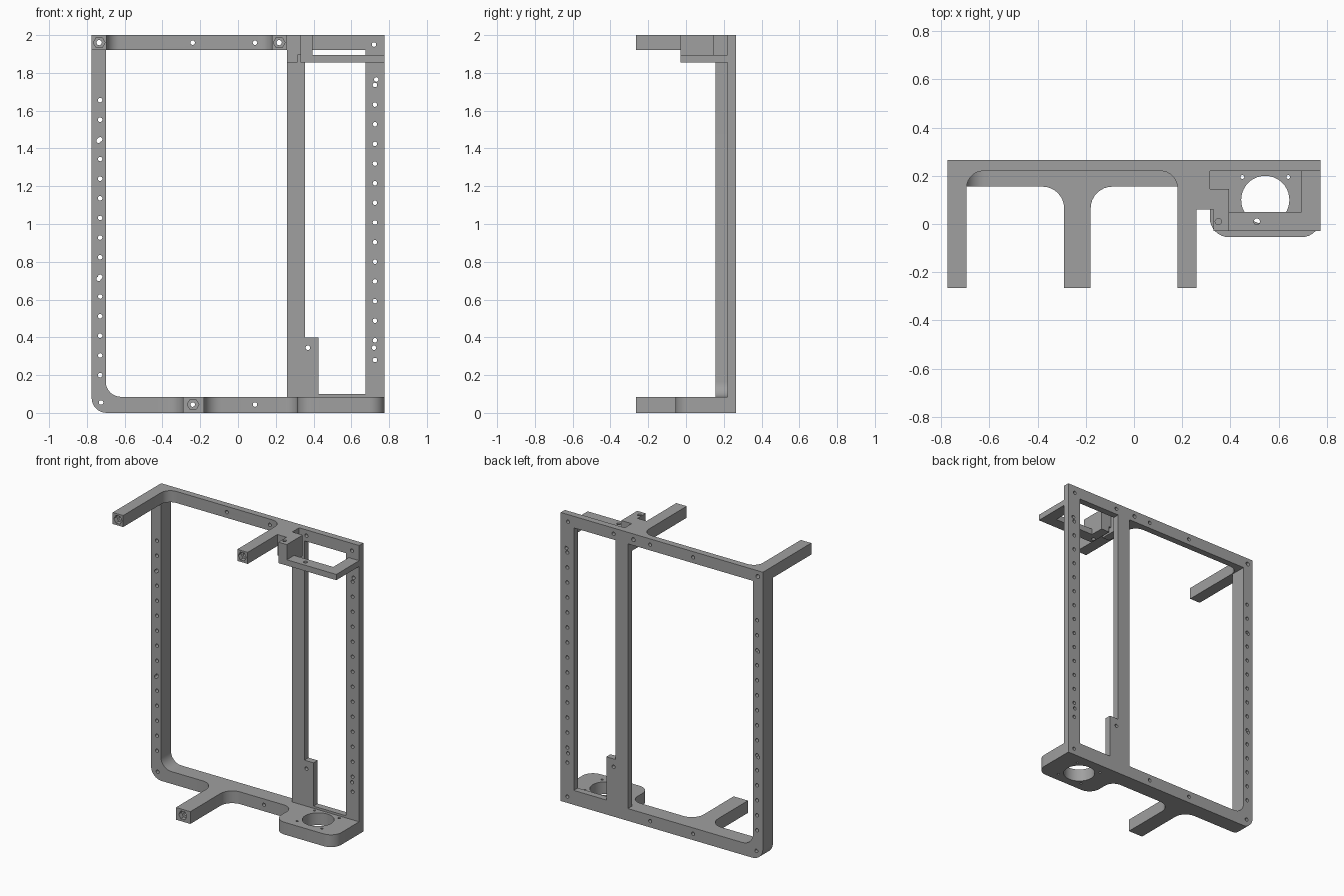
import bpy, bmesh, math
from mathutils import Vector

cube = bpy.data.objects.get("Cube")
if cube:
    bpy.data.objects.remove(cube)

grey = bpy.data.materials.new("plain grey")
grey.use_nodes = True
grey.diffuse_color = (0.35, 0.35, 0.35, 1)
grey.node_tree.nodes["Principled BSDF"].inputs["Base Color"].default_value = (0.35, 0.35, 0.35, 1)


def rounded(points, steps=8):
    """Outline from (u, v) or (u, v, radius) corners."""
    out = []
    for i, p in enumerate(points):
        c = Vector(p[:2])
        if len(p) == 2:
            out.append(c)
            continue
        a = (Vector(points[i - 1][:2]) - c).normalized()
        b = (Vector(points[(i + 1) % len(points)][:2]) - c).normalized()
        for s in range(steps + 1):
            t = s / steps * math.pi / 2
            out.append(c + p[2] * (a * (1 - math.sin(t)) + b * (1 - math.cos(t))))
    return out


def add_prism(bm, outline, axis, lo, hi):
    def place(p, w):
        return (p[0], p[1], w) if axis == "Z" else (p[0], w, p[1])
    low = [bm.verts.new(place(p, lo)) for p in outline]
    high = [bm.verts.new(place(p, hi)) for p in outline]
    bm.faces.new(low)
    bm.faces.new(high)
    n = len(outline)
    for i in range(n):
        j = (i + 1) % n
        bm.faces.new((low[i], low[j], high[j], high[i]))


def finish(name, bm):
    bmesh.ops.recalc_face_normals(bm, faces=bm.faces)
    mesh = bpy.data.meshes.new(name)
    bm.to_mesh(mesh)
    bm.free()
    mesh.materials.append(grey)
    obj = bpy.data.objects.new(name, mesh)
    bpy.context.collection.objects.link(obj)
    return obj


parts = []


def part(name, axis, lo, hi, points):
    bm = bmesh.new()
    add_prism(bm, rounded(points), axis, lo, hi)
    parts.append(finish(name, bm))


def rect(u0, v0, u1, v1):
    return [(u0, v0), (u1, v0), (u1, v1), (u0, v1)]


BACK, PLATE, DEEP, FRONT = 0.265, 0.22, 0.155, -0.265
SIDE = 0.775
RAIL, TOP = 0.085, 1.92

# Deep side post with rounded lower corner
part("right_post", "Y", DEEP, BACK, [
    (-SIDE, 0, 0.08), (-0.6, 0), (-0.6, RAIL), (-0.7, RAIL, 0.08),
    (-0.7, TOP), (-SIDE, TOP)])

# Base rail with its arm and the round-cornered motor mount
part("base_rail", "Z", 0, RAIL, [
    (-0.6, BACK), (-0.6, DEEP), (-0.29, DEEP, 0.09), (-0.29, FRONT),
    (-0.18, FRONT), (-0.18, DEEP, 0.09), (0.315, DEEP, 0.07),
    (0.315, -0.055, 0.08), (SIDE, -0.055, 0.08), (SIDE, BACK)])

# Top rail with two forward arms
part("top_rail", "Z", TOP, 2, [
    (-SIDE, BACK), (-SIDE, FRONT), (-0.695, FRONT), (-0.695, PLATE, 0.07),
    (0.18, PLATE, 0.07), (0.18, FRONT), (0.26, FRONT), (0.26, PLATE),
    (SIDE, PLATE), (SIDE, BACK)])

# Thin posts
part("middle_post", "Y", PLATE, BACK, [
    (0.26, RAIL), (0.425, RAIL), (0.425, 0.4), (0.355, 0.4),
    (0.355, TOP), (0.26, TOP)])
part("left_post", "Y", PLATE, BACK, [
    (0.425, RAIL), (SIDE, RAIL), (SIDE, TOP), (0.675, TOP),
    (0.675, 0.1), (0.425, 0.1)])

# Upper bracket: open plate, stepped block and its lower filler
part("bracket_plate", "Z", 1.855, 1.895, [
    (0.33, -0.03), (SIDE, -0.03), (SIDE, PLATE), (0.695, PLATE),
    (0.695, 0.05), (0.395, 0.05), (0.395, 0.145), (0.33, 0.145)])
part("bracket_block", "Z", 1.895, 2, [
    (0.33, -0.03), (0.395, -0.03), (0.395, 0.145), (0.315, 0.145),
    (0.315, PLATE), (0.26, PLATE), (0.26, 0.06), (0.33, 0.06)])
part("bracket_foot", "Z", 1.855, 1.895, rect(0.26, 0.06, 0.315, PLATE))

# Cutters for every hole
cut = bmesh.new()


def hole(u, v, r=0.012, axis="Y", lo=-0.3, hi=0.3, sides=16):
    ring = [(u + r * math.cos(2 * math.pi * i / sides),
             v + r * math.sin(2 * math.pi * i / sides)) for i in range(sides)]
    add_prism(cut, ring, axis, lo, hi)


# Rows of holes along the posts
for i in range(15):
    hole(-0.73, 0.2 + 0.104 * i)
    hole(0.725, 0.28 + 0.104 * i)
for x, z in ((-0.738, 1.441), (-0.738, 0.709), (0.732, 1.765), (0.72, 0.345),
             (-0.725, 0.055), (0.37, 0.345), (0.72, 1.95)):
    hole(x, z)
# Rail holes
for x in (-0.24, 0.09):
    hole(x, 1.96)
    hole(x, 0.044)
hole(0.725, 0.044, lo=0.18)
hole(0.37, 1.96, lo=0.2)
# Arm bores, with hexagonal nut pockets at the tips
for x in (-0.735, 0.218):
    hole(x, 1.96, 0.014)
for x, z in ((-0.735, 1.96), (0.218, 1.96), (-0.238, 0.044)):
    hole(x, z, 0.031, hi=-0.235, sides=6)
# Motor opening and its screws
hole(0.545, 0.1, 0.1, "Z", -0.1, 0.5, 40)
for x in (0.45, 0.64):
    for y in (0.005, 0.195):
        hole(x, y, 0.008, "Z", -0.1, 0.5)
# Bracket screws
for x in (0.35, 0.51):
    hole(x, 0.01, 0.013, "Z", 1.8, 2.1)
cutter = finish("hole_cutter", cut)
cutter.hide_render = True

for obj in parts:
    bpy.ops.object.select_all(action="DESELECT")
    obj.select_set(True)
    bpy.context.view_layer.objects.active = obj
    mod = obj.modifiers.new("holes", "BOOLEAN")
    mod.operation = "DIFFERENCE"
    mod.solver = "EXACT"
    mod.use_self = True
    mod.object = cutter
    bpy.ops.object.modifier_apply(modifier=mod.name)
    bpy.ops.object.shade_smooth_by_angle(angle=math.radians(30))

bpy.data.objects.remove(cutter)
